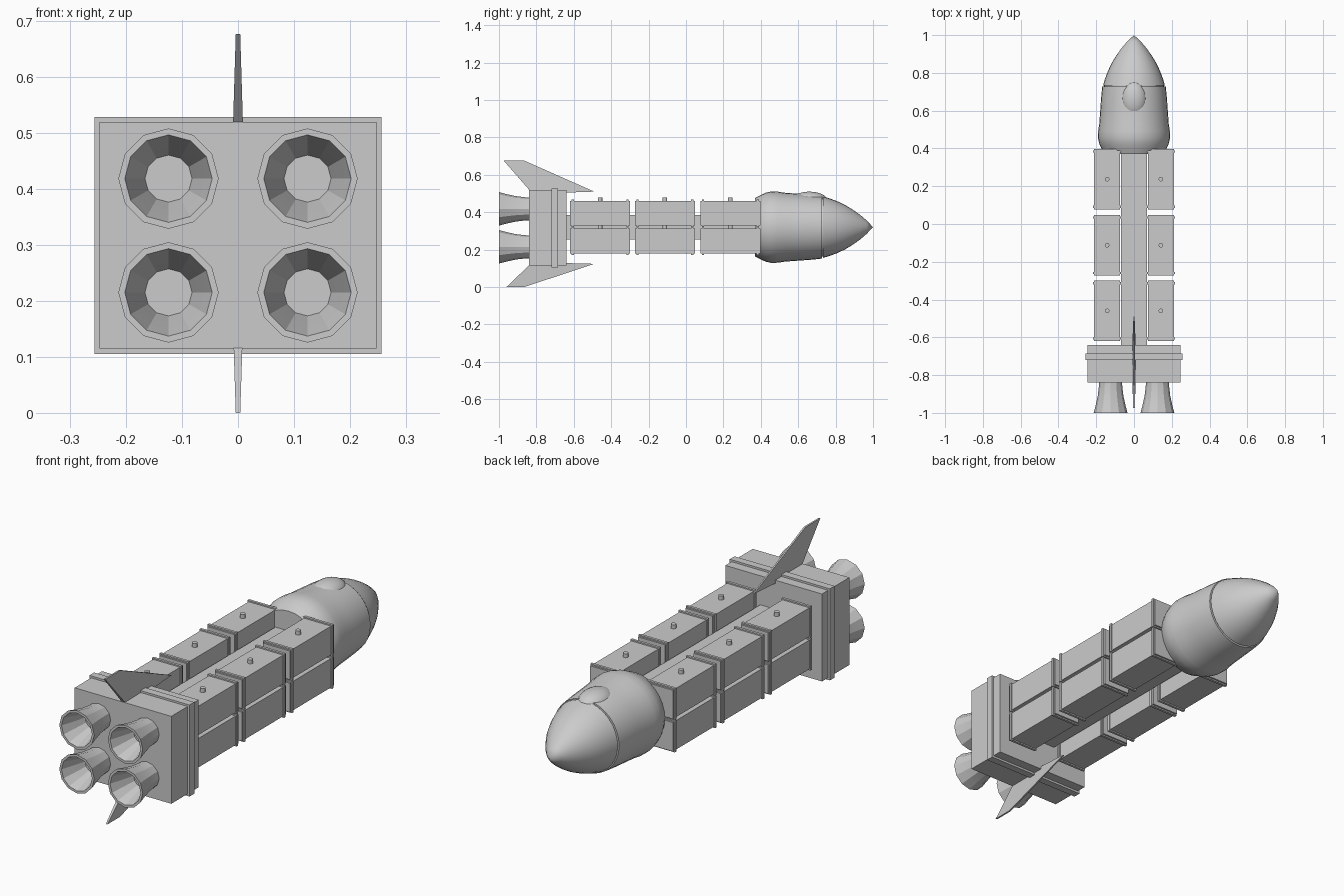
import bpy, bmesh, math
from mathutils import Matrix, Vector

if "Cube" in bpy.data.objects:
    bpy.data.objects.remove(bpy.data.objects["Cube"])

grey = bpy.data.materials.new("light_grey")
grey.diffuse_color = (0.6, 0.6, 0.6, 1)
grey.use_nodes = True
grey.node_tree.nodes["Principled BSDF"].inputs["Base Color"].default_value = grey.diffuse_color


def finish(name, bm, smooth=None):
    bmesh.ops.recalc_face_normals(bm, faces=bm.faces[:])
    me = bpy.data.meshes.new(name)
    bm.to_mesh(me)
    bm.free()
    me.materials.append(grey)
    ob = bpy.data.objects.new(name, me)
    bpy.context.collection.objects.link(ob)
    if smooth:
        bpy.ops.object.select_all(action='DESELECT')
        ob.select_set(True)
        bpy.context.view_layer.objects.active = ob
        bpy.ops.object.shade_smooth_by_angle(angle=math.radians(smooth))
    return ob


def add_box(bm, x0, x1, y0, y1, z0, z1):
    m = Matrix.Translation(((x0 + x1) / 2, (y0 + y1) / 2, (z0 + z1) / 2))
    m = m @ Matrix.Diagonal((x1 - x0, y1 - y0, z1 - z0, 1))
    bmesh.ops.create_cube(bm, size=1, matrix=m)


def add_lathe(bm, profile, cx, cz, n):
    """Revolve (y, radius) points about a y axis; radius 0 closes to a point."""
    rings = []
    for y, r in profile:
        if r == 0:
            rings.append([bm.verts.new((cx, y, cz))] * n)
        else:
            rings.append([bm.verts.new((cx + r * math.sin(2 * math.pi * i / n), y,
                                        cz + r * math.cos(2 * math.pi * i / n))) for i in range(n)])
    for a, b in zip(rings, rings[1:]):
        for i in range(n):
            j = (i + 1) % n
            quad = list(dict.fromkeys((a[i], a[j], b[j], b[i])))
            if len(quad) > 2:
                bm.faces.new(quad)


# Nose section: flared body, narrow seam, pointed cone
bm = bmesh.new()
add_lathe(bm, [(0.37, 0), (0.37, 0.157), (0.40, 0.172), (0.425, 0.184), (0.455, 0.191),
               (0.49, 0.190), (0.53, 0.184), (0.60, 0.179), (0.67, 0.174), (0.728, 0.168),
               (0.728, 0.158), (0.733, 0.158), (0.733, 0.164), (0.77, 0.153), (0.81, 0.138),
               (0.85, 0.119), (0.89, 0.095), (0.93, 0.067), (0.965, 0.037), (1.0, 0)], 0, 0.32, 32)
finish("nose_section", bm, 35)

# Cockpit bubble
bm = bmesh.new()
bmesh.ops.create_uvsphere(bm, u_segments=24, v_segments=16, radius=1,
                          matrix=Matrix.Translation((0, 0.66, 0.465))
                          @ Matrix.Diagonal((0.066, 0.094, 0.045, 1)))
finish("cockpit_bubble", bm, 60)

# Central spine
bm = bmesh.new()
add_box(bm, -0.068, 0.068, -0.66, 0.40, 0.255, 0.385)
finish("spine", bm)

# Cargo containers: two columns, three rows, two levels
X0, X1 = 0.073, 0.211
for side in (-1, 1):
    for row, y0 in enumerate((-0.62, -0.273, 0.077)):
        y1 = y0 + 0.321
        for level, (z0, z1) in enumerate(((0.178, 0.312), (0.328, 0.461))):
            bm = bmesh.new()
            add_box(bm, X0, X1, y0, y1, z0, z1)
            # raised bands near both ends
            for yb in (y0 + 0.008, y1 - 0.020):
                add_box(bm, X0 - 0.005, X1 + 0.005, yb, yb + 0.012, z0 - 0.006, z1 + 0.006)
            # lifting knob on top
            bmesh.ops.create_cone(bm, cap_ends=True, segments=12, radius1=0.012, radius2=0.012,
                                  depth=0.024, matrix=Matrix.Translation(
                                      ((X0 + X1) / 2, (y0 + y1) / 2, z1 + 0.006)))
            if side < 0:
                bmesh.ops.scale(bm, vec=(-1, 1, 1), verts=bm.verts[:])
            finish(f"container_{'left' if side < 0 else 'right'}_{row}_{level}", bm)

# Engine block with a band around it
bm = bmesh.new()
add_box(bm, -0.247, 0.247, -0.84, -0.64, 0.115, 0.519)
finish("engine_block", bm)
bm = bmesh.new()
add_box(bm, -0.256, 0.256, -0.72, -0.685, 0.105, 0.528)
finish("engine_band", bm)

# Four hollow nozzles
for x in (-0.124, 0.124):
    for z in (0.215, 0.418):
        bm = bmesh.new()
        add_lathe(bm, [(-0.83, 0), (-0.83, 0.061), (-0.86, 0.062), (-0.91, 0.068), (-0.96, 0.079),
                       (-1.0, 0.0895), (-1.0, 0.078), (-0.95, 0.062), (-0.88, 0.042), (-0.88, 0)],
                  x, z, 12)
        finish("nozzle", bm, 25)


# Swept fins, thick at the root and thin at the tip
def fin(name, pts):
    """pts: (y, z, half thickness) around the outline."""
    bm = bmesh.new()
    sides = [[bm.verts.new((s * t, y, z)) for y, z, t in pts] for s in (-1, 1)]
    for side in sides:
        bm.faces.new(side)
    n = len(pts)
    for i in range(n):
        j = (i + 1) % n
        bm.faces.new((sides[0][i], sides[0][j], sides[1][j], sides[1][i]))
    finish(name, bm)


fin("top_fin", [(-0.975, 0.676, 0.004), (-0.865, 0.676, 0.004), (-0.49, 0.51, 0.003),
                (-0.64, 0.505, 0.009), (-0.83, 0.51, 0.009)])
fin("bottom_fin", [(-0.96, 0.0, 0.004), (-0.865, 0.0, 0.004), (-0.49, 0.124, 0.003),
                   (-0.64, 0.128, 0.008), (-0.83, 0.125, 0.008)])
